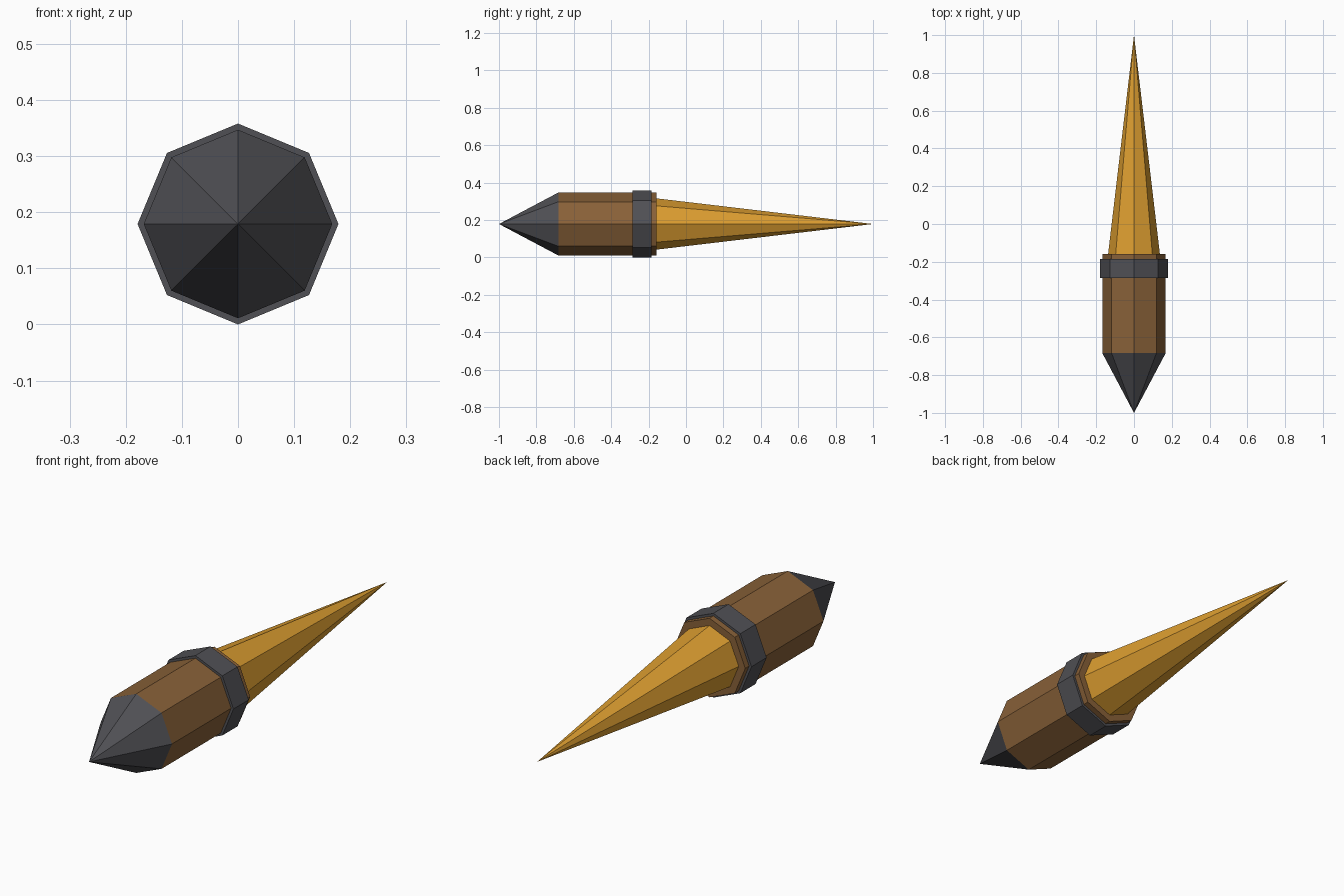
import bpy
import math

cube = bpy.data.objects.get("Cube")
if cube:
    bpy.data.objects.remove(cube, do_unlink=True)

SIDES = 8
AXIS_HEIGHT = 0.179


def make_material(name, rgb):
    mat = bpy.data.materials.new(name)
    mat.use_nodes = True
    colour = (*rgb, 1.0)
    mat.diffuse_color = colour
    mat.node_tree.nodes["Principled BSDF"].inputs["Base Color"].default_value = colour
    return mat


def add_section(name, y_front, y_back, r_front, r_back, mat):
    """Faceted section lying along the y axis."""
    bpy.ops.mesh.primitive_cone_add(
        vertices=SIDES, radius1=r_front, radius2=r_back, depth=y_back - y_front,
        location=(0, (y_front + y_back) / 2, AXIS_HEIGHT),
        rotation=(-math.pi / 2, 0, 0))
    obj = bpy.context.object
    obj.name = name
    obj.data.materials.append(mat)
    bpy.ops.object.shade_flat()
    return obj


wood = make_material("brown wood", (0.25, 0.12, 0.04))
iron = make_material("dark iron", (0.08, 0.08, 0.09))
gold = make_material("golden yellow", (0.72, 0.34, 0.03))

# Pointed front cap
add_section("front_tip", -1.0, -0.683, 0.0, 0.168, iron)
# Wooden barrel
add_section("barrel", -0.683, -0.158, 0.168, 0.168, wood)
# Collar band near the back of the barrel
add_section("collar", -0.286, -0.184, AXIS_HEIGHT, AXIS_HEIGHT, iron)
# Long tapering spike
add_section("spike", -0.158, 1.0, 0.137, 0.0, gold)
